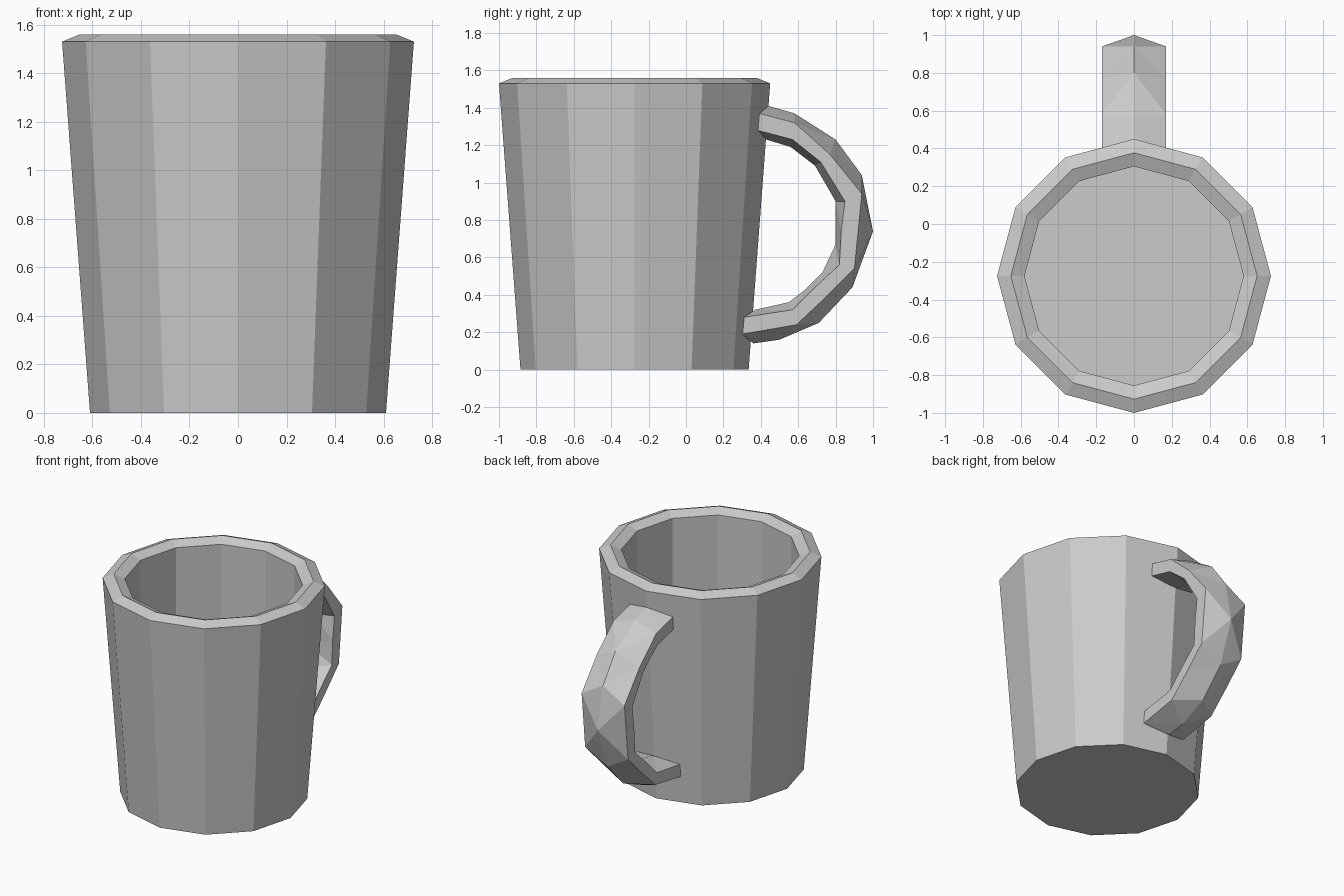
import bpy
import bmesh
from math import cos, sin, tau

default = bpy.data.objects.get("Cube")
if default:
    bpy.data.objects.remove(default, do_unlink=True)

SIDES = 12
MUG_Y = -0.275
HANDLE_HALF_WIDTH = 0.17

# One plain ceramic colour
ceramic = bpy.data.materials.new("ceramic_grey")
ceramic.use_nodes = True
colour = (0.6, 0.6, 0.6, 1)
ceramic.diffuse_color = colour
ceramic.node_tree.nodes["Principled BSDF"].inputs["Base Color"].default_value = colour


def bridge_loops(bm, loops):
    """Join successive closed loops of vertices with faces."""
    for first, second in zip(loops, loops[1:]):
        count = len(first)
        for i in range(count):
            j = (i + 1) % count
            bm.faces.new((first[i], first[j], second[j], second[i]))


def finish(bm, name):
    """Turn the mesh into a flat shaded object with the ceramic material."""
    bmesh.ops.recalc_face_normals(bm, faces=bm.faces)
    mesh = bpy.data.meshes.new(name)
    bm.to_mesh(mesh)
    bm.free()
    mesh.materials.append(ceramic)
    obj = bpy.data.objects.new(name, mesh)
    bpy.context.collection.objects.link(obj)
    return obj


def ring(bm, radius, z):
    """Add one twelve sided ring of the mug."""
    angles = [tau * i / SIDES for i in range(SIDES)]
    return [bm.verts.new((radius * cos(a), MUG_Y + radius * sin(a), z)) for a in angles]


# Mug body: tapered outside, peaked rim, straight hollow inside
bm = bmesh.new()
profile = [(0.61, 0), (0.725, 1.53), (0.652, 1.56), (0.58, 1.53), (0.58, 0.05)]
rings = [ring(bm, radius, z) for radius, z in profile]
bridge_loops(bm, rings)
bm.faces.new(rings[0])
bm.faces.new(rings[-1])
finish(bm, "mug_body")

# Handle sections as (y, z): outer ridge, outer side, inner side, inner ridge
sections = [
    ((.44, 1.41), (.39, 1.37), (.38, 1.28), (.43, 1.23)),
    ((.58, 1.37), (.58, 1.32), (.57, 1.23), (.56, 1.19)),
    ((.80, 1.23), (.77, 1.15), (.72, 1.11), (.69, 1.09)),
    ((.94, 1.04), (.94, .94), (.85, .9), (.8, .9)),
    ((1, .74), (.92, .74), (.83, .74), (.8, .67)),
    ((.89, .44), (.9, .54), (.82, .56), (.73, .52)),
    ((.71, .25), (.75, .39), (.69, .44), (.64, .43)),
    ((.5, .16), (.59, .24), (.57, .32), (.55, .36)),
    ((.36, .14), (.3, .19), (.31, .28), (.37, .32)),
]


def handle_loop(bm, section):
    """Mirror a half section into a six sided loop."""
    outer, outer_side, inner_side, inner = section
    w = HANDLE_HALF_WIDTH
    points = [(0, outer), (w, outer_side), (w, inner_side),
              (0, inner), (-w, inner_side), (-w, outer_side)]
    return [bm.verts.new((x, *yz)) for x, yz in points]


# Handle: faceted arch behind the mug
bm = bmesh.new()
loops = [handle_loop(bm, section) for section in sections]
bridge_loops(bm, loops)
bm.faces.new(loops[0])
bm.faces.new(loops[-1])
bmesh.ops.triangulate(bm, faces=bm.faces)
finish(bm, "handle")
